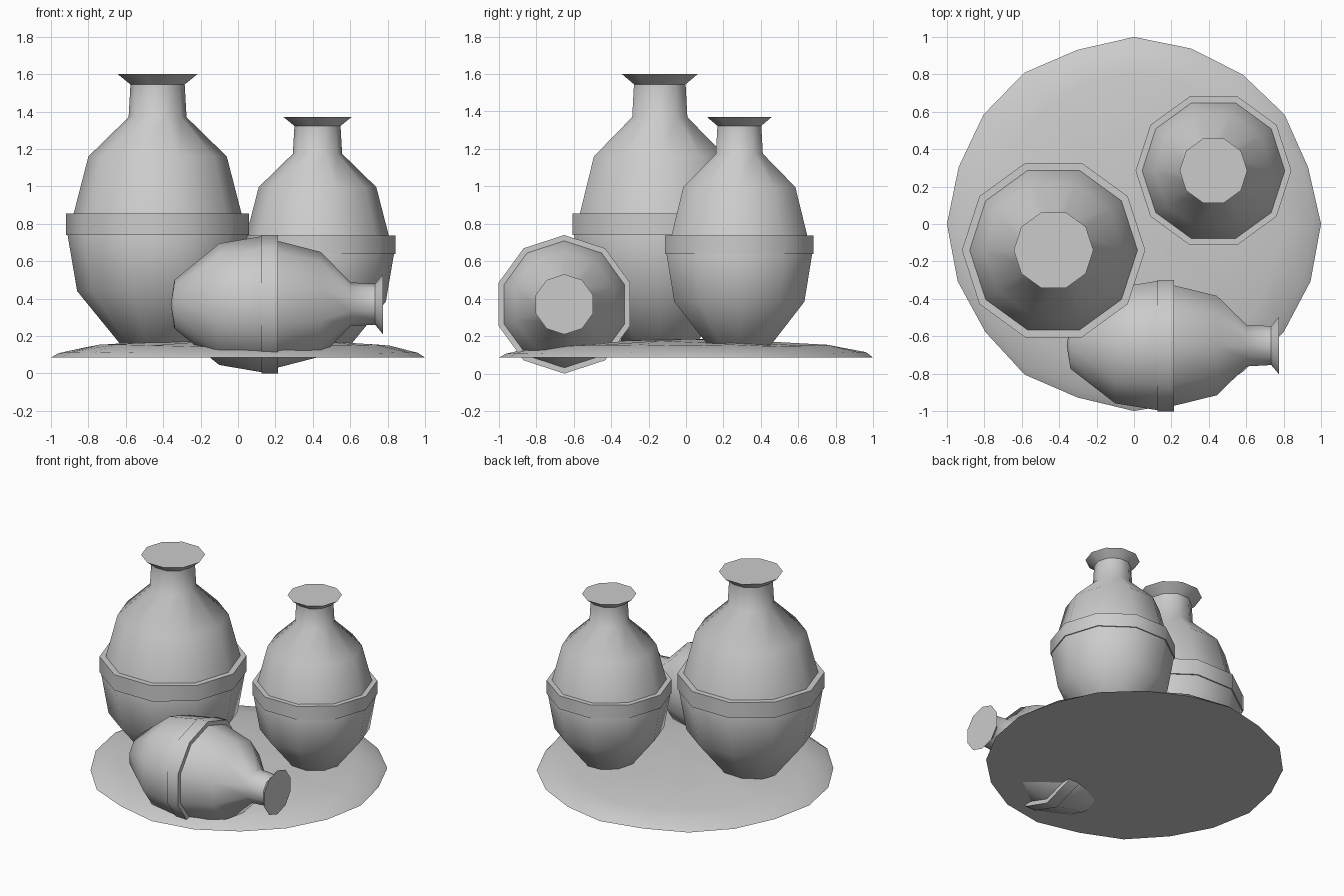
import bpy, bmesh, math, random
from mathutils import Matrix

cube = bpy.data.objects.get("Cube")
if cube:
    bpy.data.objects.remove(cube, do_unlink=True)

random.seed(4)

clay = bpy.data.materials.new("grey clay")
clay.use_nodes = True
clay.diffuse_color = (0.6, 0.6, 0.6, 1)
clay.node_tree.nodes["Principled BSDF"].inputs["Base Color"].default_value = clay.diffuse_color


def finish(bm, name, matrix, angle):
    bmesh.ops.recalc_face_normals(bm, faces=bm.faces)
    mesh = bpy.data.meshes.new(name)
    bm.to_mesh(mesh)
    bm.free()
    mesh.materials.append(clay)
    mesh.shade_smooth()
    mesh.set_sharp_from_angle(angle=math.radians(angle))
    obj = bpy.data.objects.new(name, mesh)
    obj.matrix_world = matrix
    bpy.context.collection.objects.link(obj)


def ring(bm, r, z, sides, jitter_r=0, jitter_z=0):
    verts = []
    for i in range(sides):
        a = math.tau * i / sides
        # quarter points keep the full radius so the overall size is exact
        rr = r if i % (sides // 4) == 0 else r - random.random() * jitter_r
        verts.append(bm.verts.new((rr * math.cos(a), rr * math.sin(a),
                                   z + random.uniform(-1, 1) * jitter_z)))
    return verts


def bridge(bm, a, b):
    n = len(a)
    for i in range(n):
        j = (i + 1) % n
        bm.faces.new((a[i], a[j], b[j], b[i]))


def fan(bm, loop, z):
    tip = bm.verts.new((0, 0, z))
    for i, v in enumerate(loop):
        bm.faces.new((v, loop[(i + 1) % len(loop)], tip))


SIDES = 10
# radius and height, from the foot to the lip
BODY = [(0.172, 0.123), (0.43, 0.44), (0.482, 0.745), (0.45, 0.85),
        (0.37, 1.16), (0.155, 1.37), (0.145, 1.545), (0.213, 1.60)]
BAND = [(0.44, 0.74), (0.49, 0.74), (0.49, 0.855), (0.44, 0.855)]


def jar(name, matrix):
    # Closed jar body with a flat top and slightly domed foot
    bm = bmesh.new()
    loops = [ring(bm, r, z, SIDES) for r, z in BODY]
    for a, b in zip(loops, loops[1:]):
        bridge(bm, a, b)
    bm.faces.new(loops[-1])
    fan(bm, loops[0], 0.097)
    finish(bm, name + "_body", matrix, 50)

    # Raised band around the widest part
    bm = bmesh.new()
    loops = [ring(bm, r, z, SIDES) for r, z in BAND]
    for i, a in enumerate(loops):
        bridge(bm, a, loops[(i + 1) % len(loops)])
    finish(bm, name + "_band", matrix, 50)


jar("large_jar", Matrix.Translation((-0.43, -0.14, 0)))
jar("medium_jar", Matrix.Translation((0.425, 0.285, 0.01)) @ Matrix.Scale(0.85, 4))
jar("fallen_jar", Matrix.Translation((-0.433, -0.65, 0.37))
    @ Matrix.Rotation(math.pi / 2, 4, "Y") @ Matrix.Scale(0.755, 4))

# Uneven mound of ground with a flat underside
bm = bmesh.new()
loops = [ring(bm, 1.0, 0.085, 20, 0.025),
         ring(bm, 0.96, 0.112, 20, 0.03, 0.006),
         ring(bm, 0.81, 0.148, 20, 0.04, 0.008),
         ring(bm, 0.45, 0.172, 20, 0.04, 0.008)]
for a, b in zip(loops, loops[1:]):
    bridge(bm, a, b)
fan(bm, loops[-1], 0.185)
bm.faces.new(loops[0])
finish(bm, "ground_mound", Matrix.Identity(4), 40)
